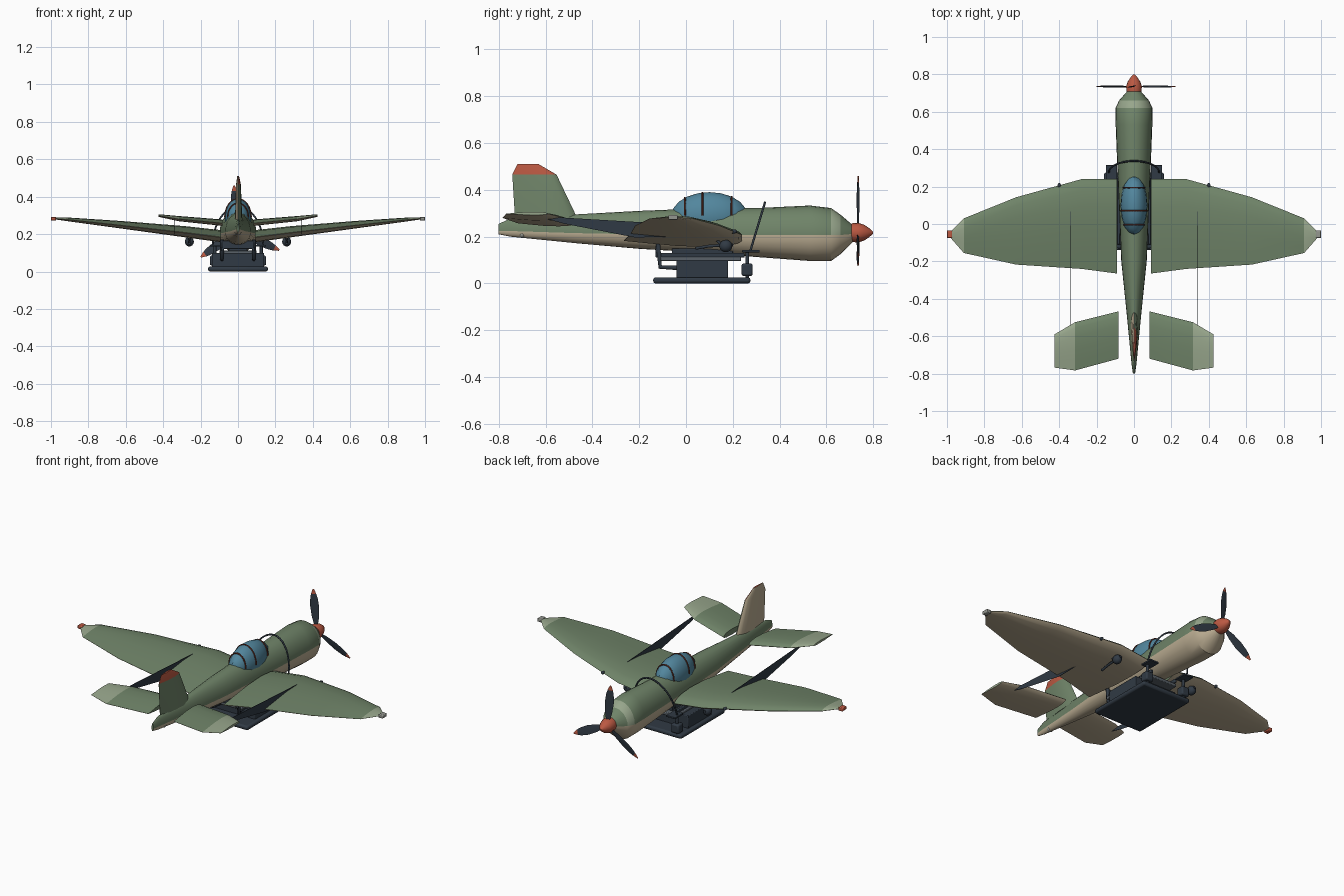
import bpy, bmesh, math
from mathutils import Vector, Matrix

if "Cube" in bpy.data.objects:
    bpy.data.objects.remove(bpy.data.objects["Cube"])


def material(name, r, g, b):
    m = bpy.data.materials.new(name)
    m.use_nodes = True
    m.diffuse_color = (r, g, b, 1)
    m.node_tree.nodes["Principled BSDF"].inputs["Base Color"].default_value = (r, g, b, 1)
    return m


GREEN = material("green", .16, .23, .14)
BEIGE = material("beige", .5, .42, .29)
PALE = material("pale green", .31, .38, .26)
RED = material("red", .5, .1, .055)
DARK = material("dark slate", .03, .042, .058)
GLASS = material("blue glass", .085, .24, .34)
FRAME = material("frame brown red", .13, .03, .018)
GREY = material("grey", .3, .31, .28)
STEEL = material("steel", .1, .12, .14)


def finish(name, bm, mats, mirror=False, smooth=True, bevel=0):
    bmesh.ops.recalc_face_normals(bm, faces=bm.faces)
    mesh = bpy.data.meshes.new(name)
    bm.to_mesh(mesh)
    bm.free()
    ob = bpy.data.objects.new(name, mesh)
    bpy.context.collection.objects.link(ob)
    for m in mats:
        mesh.materials.append(m)
    if bevel:
        mod = ob.modifiers.new("bevel", "BEVEL")
        mod.width, mod.segments = bevel, 2
    if mirror:
        ob.modifiers.new("mirror", "MIRROR")
    if smooth:
        bpy.ops.object.select_all(action='DESELECT')
        ob.select_set(True)
        bpy.context.view_layer.objects.active = ob
        bpy.ops.object.shade_smooth_by_angle(angle=math.radians(32))
    return ob


def loft(name, rings, mats, rule, mirror=False):
    """Skin closed rings; rule(band, side) picks the material index."""
    bm = bmesh.new()
    rows = [[bm.verts.new(p) for p in ring] for ring in rings]
    n = len(rows[0])
    for i in range(len(rows) - 1):
        for j in range(n):
            k = (j + 1) % n
            f = bm.faces.new((rows[i][j], rows[i][k], rows[i + 1][k], rows[i + 1][j]))
            f.material_index = rule(i, j)
    bm.faces.new(rows[0])
    bm.faces.new(rows[-1]).material_index = rule(len(rows) - 2, 0)
    return finish(name, bm, mats, mirror)


def box(name, lo, hi, mat, mirror=False, bevel=.004):
    bm = bmesh.new()
    lo, hi = Vector(lo), Vector(hi)
    bmesh.ops.create_cube(bm, size=1)
    for v in bm.verts:
        v.co = Vector([v.co[i] * (hi - lo)[i] + (lo + hi)[i] / 2 for i in range(3)])
    return finish(name, bm, [mat], mirror, True, bevel)


def ball(name, c, scale, mat, mirror=False):
    bm = bmesh.new()
    bmesh.ops.create_uvsphere(bm, u_segments=16, v_segments=10, radius=1,
                              matrix=Matrix.Translation(c) @ Matrix.Diagonal((*scale, 1)))
    return finish(name, bm, [mat], mirror)


def tube(name, points, r, mat, mirror=False):
    curve = bpy.data.curves.new(name, "CURVE")
    curve.dimensions = "3D"
    curve.bevel_depth, curve.bevel_resolution, curve.use_fill_caps = r, 1, True
    for side in ((1, -1) if mirror else (1,)):
        s = curve.splines.new("POLY")
        s.points.add(len(points) - 1)
        for p, q in zip(s.points, points):
            p.co = (q[0] * side, q[1], q[2], 1)
    curve.materials.append(mat)
    ob = bpy.data.objects.new(name, curve)
    bpy.context.collection.objects.link(ob)


# Fuselage: y, half width, bottom, waterline, top
SIDES = 24
stations = [(-.8, .006, .21, .225, .255), (-.75, .013, .2, .224, .277),
            (-.47, .04, .172, .215, .295), (-.2, .068, .148, .21, .31),
            (.05, .078, .133, .207, .32), (.3, .089, .113, .206, .322),
            (.53, .098, .096, .206, .333), (.62, .099, .096, .206, .322),
            (.66, .08, .125, .207, .294), (.715, .032, .18, .212, .247)]


def body_ring(y, w, zb, zm, zt):
    ring = []
    for j in range(SIDES):
        a = 2 * math.pi * j / SIDES
        s = math.sin(a)
        ring.append((w * math.cos(a), y, zm + s * ((zt - zm) if s > 0 else (zm - zb))))
    return ring


loft("fuselage", [body_ring(*s) for s in stations], [GREEN, BEIGE, PALE],
     lambda i, j: 1 if j >= SIDES // 2 else (2 if i == 7 else 0))

# Wings, tailplanes and fin: span, leading y, trailing y, height, thickness
CHORD = [(0, 0), (.03, .4), (.12, .8), (.3, 1), (.55, .85), (.8, .42), (1, .04)]
TOP = len(CHORD) - 1


def foil_ring(s, lead, trail, h, t, upright=False):
    outline = [(c, k) for c, k in CHORD] + [(c, -.7 * k) for c, k in CHORD[-1:0:-1]]
    ring = []
    for c, k in outline:
        y, off = lead + (trail - lead) * c, h + k * t / 1.7
        ring.append((off, y, s) if upright else (s, y, off))
    return ring


wing = [(.09, .24, -.265, .183, .065), (.28, .24, -.24, .207, .06),
        (.63, .143, -.217, .247, .04), (.91, .03, -.155, .277, .02),
        (.98, -.04, -.075, .283, .01)]
loft("wings", [foil_ring(*s) for s in wing], [GREEN, BEIGE, PALE],
     lambda i, j: 1 if j >= TOP else (2 if i == 3 else 0), True)
tail = [(.083, -.467, -.72, .258, .034), (.315, -.525, -.783, .28, .028),
        (.425, -.59, -.768, .298, .014)]
loft("tailplanes", [foil_ring(*s) for s in tail], [GREEN, BEIGE, PALE],
     lambda i, j: 1 if j >= TOP else (2 if i == 1 else 0), True)
fin = [(.27, -.46, -.73, 0, .04), (.465, -.553, -.742, 0, .026), (.51, -.63, -.72, 0, .01)]
loft("fin", [foil_ring(*s, upright=True) for s in fin], [GREEN, BEIGE, RED],
     lambda i, j: 1 if j >= TOP else (2 if i == 1 else 0))

# Thin plates joining wings and tailplanes
bm = bmesh.new()
plate = [bm.verts.new((.34, y, z)) for y, z in
         ((-.64, .288), (.11, .244), (.1, .2), (-.22, .197), (-.52, .255))]
face = bm.faces.new(plate)
ext = bmesh.ops.extrude_face_region(bm, geom=[face])
bmesh.ops.translate(bm, vec=(.002, 0, 0),
                    verts=[v for v in ext["geom"] if isinstance(v, bmesh.types.BMVert)])
finish("tail_plates", bm, [DARK], True, False)

# Canopy and its hoops
CY, CZ, CL, CW, CH = .1, .29, .162, .072, .1
ball("canopy", (0, CY, CZ), (CW, CL, CH), GLASS)
for i, y in enumerate((-.005, .07, .195)):
    k = math.sqrt(1 - ((y - CY) / CL) ** 2)
    tube("canopy_hoop_%d" % i, [(CW * k * math.cos(a), y, CZ + CH * k * math.sin(a))
                                for a in [math.pi * t / 16 for t in range(17)]], .004, FRAME)

# Spinner and propeller
HUB = Vector((0, .735, .217))
spin = [(.708, .04), (.735, .042), (.76, .034), (.782, .02), (.798, .005)]
loft("spinner", [[(r * math.cos(a * math.pi / 8), y, HUB.z + r * math.sin(a * math.pi / 8))
                  for a in range(16)] for y, r in spin], [RED], lambda i, j: 0)
blade = [(.03, .009), (.08, .02), (.14, .025), (.19, .021), (.215, .015), (.243, .004)]
for n in range(3):
    rot = Matrix.Rotation(-math.radians(5 + 120 * n), 4, 'Y')
    rings = [[HUB + rot @ Vector((w * x, .25 * w * x + d, r))
              for x, d in ((-1, 0), (0, .003), (1, 0), (0, -.003))] for r, w in blade]
    loft("propeller_blade_%d" % n, rings, [DARK, RED], lambda i, j: int(i == 4))


# Wing streaks, lamps and fittings
def wing_top(x):
    return .183 + (x - .09) * .114 + .036 - .03 * x


for i, (x, y, m) in enumerate([(.66, .005, DARK), (.66, -.085, DARK), (.29, .08, DARK),
                               (.29, -.08, DARK), (.92, -.03, FRAME)]):
    dx, dy = .034, (.016 if i in (0, 2) else -.016)
    if i in (0, 2):
        dx = -dx
    if i == 4:
        dx, dy = .028, -.007
    z = wing_top(x) + (-.003 if y > -.05 else -.012)
    tube("wing_streak_%d" % i, [(x - dx, y - dy * -1 if i in (0, 2) else y - dy, z),
                                (x + dx, y + dy * -1 if i in (0, 2) else y + dy, z)], .004, m, True)
box("red_tip_lamp", (-1, -.075, .272), (-.972, -.035, .292), RED)
box("grey_tip_lamp", (.972, -.075, .272), (1, -.035, .292), GREY)
ball("wing_guns", (.4, .205, .222), (.009, .014, .009), DARK, True)
ball("underwing_pods", (.26, .17, .16), (.024, .028, .026), DARK, True)
tube("underwing_stems", [(.26, .04, .15), (.26, .1, .16), (.26, .2, .165)], .007, DARK, True)
tube("pod_struts", [(.26, .15, .165), (.26, .12, .2)], .007, DARK, True)
ball("tail_lamp", (0, -.7, .208), (.018, .014, .014), GREY)

# Stand under the belly
box("stand_base", (-.16, -.14, 0), (.16, .275, .026), DARK, bevel=.01)
box("stand_box", (-.14, -.04, .02), (.14, .18, .1), DARK)
box("stand_tray", (-.1, -.11, .095), (.1, .235, .113), STEEL)
box("stand_rails", (.074, -.13, .11), (.09, .25, .13), DARK, True)
box("belly_mount", (-.05, -.06, .11), (.05, .2, .15), DARK)
tube("rear_posts", [(.085, -.12, .17), (.085, -.11, .07), (.085, -.03, .066)], .011, DARK, True)
box("rear_crossbar", (-.085, -.13, .12), (.085, -.11, .165), DARK)
box("front_blocks", (.1, .237, .032), (.15, .285, .085), DARK, True, .008)
tube("front_posts", [(.125, .262, .02), (.125, .262, .14)], .009, DARK, True)
box("front_pads", (.09, .24, .133), (.15, .315, .143), DARK, True, .002)

# Hoop over the nose, leaning forward
hoop = []
for t in range(21):
    a = math.pi * t / 20
    h = math.sin(a)
    hoop.append((.135 * math.cos(a), .275 + .062 * h, .14 + .205 * h))
tube("nose_hoop", hoop, .005, DARK)
